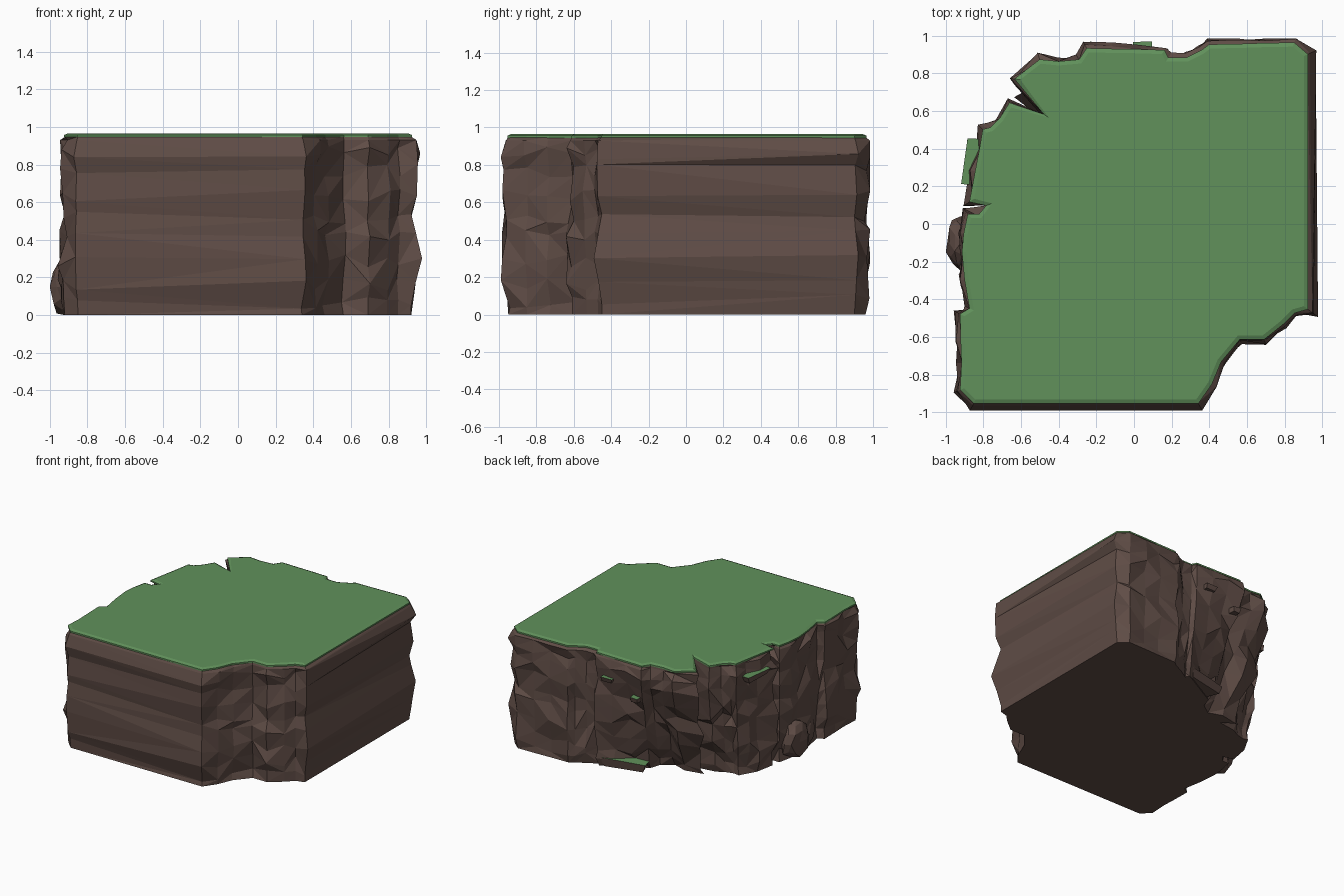
import bpy, bmesh, random
from mathutils import Vector, Matrix

random.seed(11)
cube = bpy.data.objects.get("Cube")
if cube:
    bpy.data.objects.remove(cube)


def material(name, rgb):
    m = bpy.data.materials.new(name)
    m.use_nodes = True
    m.diffuse_color = (*rgb, 1)
    b = m.node_tree.nodes["Principled BSDF"]
    b.inputs["Base Color"].default_value = (*rgb, 1)
    b.inputs["Roughness"].default_value = 0.9
    return m


SOIL = material("brown soil", (0.115, 0.073, 0.061))
GRASS = material("grass green", (0.119, 0.283, 0.105))


def finish(name, bm, mats):
    bmesh.ops.recalc_face_normals(bm, faces=bm.faces)
    me = bpy.data.meshes.new(name)
    bm.to_mesh(me)
    bm.free()
    for m in mats:
        me.materials.append(m)
    ob = bpy.data.objects.new(name, me)
    bpy.context.collection.objects.link(ob)
    return ob


def jit(a):
    return random.uniform(-a, a)


# Ground outline, counter-clockwise from the left end of the front wall
OUTLINE = [
    (-.85, -.95), (.34, -.95), (.41, -.85), (.46, -.73), (.56, -.61), (.69, -.61),
    (.79, -.53), (.85, -.47), (.92, -.45), (.92, .90), (.85, .96), (.40, .95),
    (.36, .92), (.28, .88), (.18, .88), (.16, .92), (-.25, .93), (-.29, .87),
    (-.40, .86), (-.50, .87), (-.63, .77), (-.475, .58), (-.66, .64), (-.71, .56),
    (-.76, .51), (-.80, .50), (-.84, .28), (-.87, .12), (-.78, .10), (-.82, .05),
    (-.88, .05), (-.91, -.15), (-.87, -.45), (-.92, -.48), (-.92, -.88)]
LONG_WALLS = (0, 8)      # edges left as long unbroken strips
CRACKS = (21, 28)        # deep notch tips

# Split the rough edges into shorter pieces
ring, gain, noise = [], [], []
for i, p in enumerate(OUTLINE):
    a, b = Vector(p), Vector(OUTLINE[(i + 1) % len(OUTLINE)])
    wall_end = i in LONG_WALLS or i - 1 in LONG_WALLS
    whole = i in LONG_WALLS or i in CRACKS or i + 1 in CRACKS
    n = 1 if whole else max(1, round((b - a).length / .13))
    for k in range(n):
        ring.append(a.lerp(b, k / n) + (Vector((jit(.008), jit(.008))) if k else Vector((0, 0))))
        main = k == 0 and wall_end
        tip = k == 0 and i in CRACKS
        gain.append(1 if main else 0 if tip else .3)
        noise.append(.014 if main else .004 if tip else .026)
COUNT = len(ring)


def normal(i):
    # Mitred outward direction of an outline corner
    a = (ring[i] - ring[i - 1]).normalized()
    b = (ring[(i + 1) % COUNT] - ring[i]).normalized()
    na, nb = Vector((a.y, -a.x)), Vector((b.y, -b.x))
    s = na + nb
    if s.length < .1:
        return na
    s.normalize()
    return s / max(s.dot(na), .65)


NORMALS = [normal(i) for i in range(COUNT)]


def undercut(i, z):
    # The broken back corner leans inward toward the ground
    weight = max(0, 1 - (ring[i] - Vector((-.42, .85))).length / .7)
    if gain[i] == 0:
        weight *= .5
    return Vector((.13, -.34)) * weight * max(0, 1 - z / .75)


def limit(v):
    return max(-.99, min(.985, v))


def skin(bm, rows, triangles):
    for low, high in zip(rows, rows[1:]):
        for i in range(COUNT):
            j = (i + 1) % COUNT
            a, b, c, d = low[i], low[j], high[j], high[i]
            if not triangles:
                bm.faces.new((a, b, c, d))
            elif random.random() < .5:
                bm.faces.new((a, b, c))
                bm.faces.new((a, c, d))
            else:
                bm.faces.new((a, b, d))
                bm.faces.new((b, c, d))
    bm.faces.new(rows[0][::-1])
    bm.faces.new(rows[-1])


# Soil block: stacked rings pushed in and out by a wall profile
PROFILE = [(0, 0), (.07, 0), (.16, .03), (.29, .045), (.42, .02), (.52, .01),
           (.64, .025), (.77, .02), (.86, .045), (.93, .015), (.948, 0)]
bm = bmesh.new()
rows = []
for r, (z, out) in enumerate(PROFILE):
    edge = r in (0, len(PROFILE) - 1)
    row = []
    for i in range(COUNT):
        push = out * gain[i] + (0 if edge else jit(noise[i]) + noise[i] * .1)
        p = ring[i] + NORMALS[i] * push + undercut(i, z)
        lift = 0 if edge or r == len(PROFILE) - 2 else jit(.036)
        row.append(bm.verts.new((limit(p.x), limit(p.y), z + lift)))
    rows.append(row)
skin(bm, rows, True)
finish("soil_block", bm, [SOIL])

# Grass cap with a bevelled rim
bm = bmesh.new()
rows = []
for z, out in ((.945, .004), (.957, .004), (.966, -.018)):
    pts = [p + n * out for p, n in zip(ring, NORMALS)]
    rows.append([bm.verts.new((p.x, p.y, z)) for p in pts])
skin(bm, rows, False)
finish("grass_cap", bm, [GRASS])


def ledge(name, center, size, turn=0):
    # Small jagged shelf of soil with a grassy upper face
    bm = bmesh.new()
    bmesh.ops.create_cube(bm, size=1)
    spin = Matrix.Rotation(turn, 3, 'Z')
    for v in bm.verts:
        taper = .85 if v.co.z < 0 else 1
        local = Vector([(q * taper + jit(.06)) * s for q, s in zip(v.co, size)])
        v.co = Vector(center) + spin @ local
        v.co.z = max(0, v.co.z)
    bm.normal_update()
    for f in bm.faces:
        f.material_index = int(f.normal.z > .6)
    finish(name, bm, [SOIL, GRASS])


ledge("low_back_ledge", (.015, .775, .037), (.36, .14, .075), .22)
ledge("middle_back_ledge", (-.20, .92, .67), (.07, .09, .04))
ledge("high_back_ledge", (.05, .92, .77), (.10, .09, .04))
ledge("side_ledge", (-.845, .33, .82), (.11, .24, .05), -.1)


def boulder(name, center, size):
    # Faceted lump of rock half buried in the wall
    bm = bmesh.new()
    bmesh.ops.create_icosphere(bm, subdivisions=2, radius=1)
    for v in bm.verts:
        q = v.co * random.uniform(.85, 1.08)
        v.co = Vector([c + a * s for c, a, s in zip(center, q, size)])
        v.co.x, v.co.z = max(-1, v.co.x), max(0, v.co.z)
    finish(name, bm, [SOIL])


boulder("side_boulder", (-.92, -.10, .15), (.08, .15, .16))
boulder("side_lump", (-.87, -.30, .12), (.06, .10, .13))
